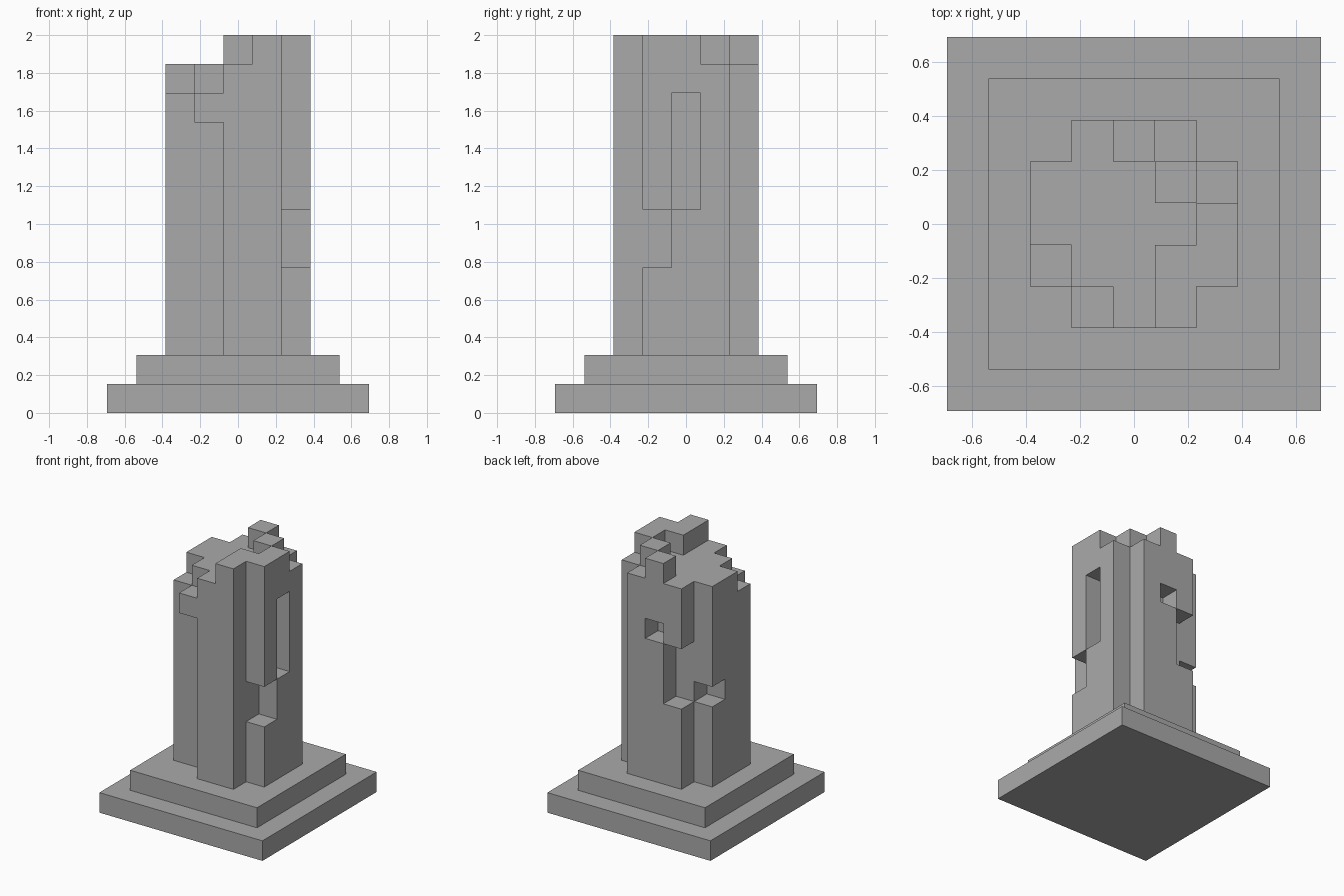
import bpy
import bmesh
from mathutils import Vector

cube = bpy.data.objects.get("Cube")
if cube:
    bpy.data.objects.remove(cube, do_unlink=True)

U = 2 / 13  # edge of one block

stone = bpy.data.materials.new("grey stone")
stone.use_nodes = True
GREY = (0.4, 0.4, 0.4, 1)
stone.diffuse_color = GREY
stone.node_tree.nodes["Principled BSDF"].inputs["Base Color"].default_value = GREY


def add_object(name, bm):
    mesh = bpy.data.meshes.new(name)
    bm.to_mesh(mesh)
    bm.free()
    mesh.materials.append(stone)
    obj = bpy.data.objects.new(name, mesh)
    bpy.context.collection.objects.link(obj)
    return obj


def slab(name, width, level):
    """Square slab, one block thick."""
    bm = bmesh.new()
    bmesh.ops.create_cube(bm, size=U)
    bmesh.ops.scale(bm, vec=(width, width, 1), verts=bm.verts)
    bmesh.ops.translate(bm, vec=(0, 0, (level + 0.5) * U), verts=bm.verts)
    return add_object(name, bm)


def block_shell(name, cells):
    """Outer skin of a set of unit blocks, with flat areas merged."""
    bm = bmesh.new()
    for cell in cells:
        centre = Vector(cell) + Vector((0, 0, 0.5))
        for axis in range(3):
            for sign in (-1, 1):
                n = Vector((0, 0, 0))
                n[axis] = sign
                if tuple(int(c + d) for c, d in zip(cell, n)) in cells:
                    continue
                a = Vector((0, 0, 0))
                a[(axis + 1) % 3] = 0.5
                b = n.cross(a)
                mid = centre + n / 2
                bm.faces.new([bm.verts.new((mid + p) * U)
                              for p in (-a - b, a - b, a + b, b - a)])
    bmesh.ops.remove_doubles(bm, verts=bm.verts, dist=U / 100)
    bmesh.ops.dissolve_limit(bm, angle_limit=0.01, verts=bm.verts, edges=bm.edges)
    return add_object(name, bm)


# Stepped base
slab("lower_step", 9, 0)
slab("upper_step", 7, 1)

# Worn crown: most of the shaft ends at level 12
tops = {(x, y): 12 for x in range(-2, 3) for y in range(-2, 3)
        if abs(x) + abs(y) < 4}
for raised in ((1, -2), (1, -1), (2, -1), (2, 0), (1, 1), (0, 2)):
    tops[raised] = 13
for broken in ((-2, -1), (-1, -2)):
    tops[broken] = 11

# Missing blocks: column -> first and last empty level
gaps = {
    (2, 0): (7, 10),    # tall slot
    (2, -1): (5, 6),    # notch beside the slot
    (-1, -2): (2, 9),   # open corner under an overhang
    (0, 2): (9, 9),     # small window
    (-1, 2): (6, 8),    # rear break
    (-2, 1): (6, 6),    # thin crack
}
blocks = set()
for (x, y), top in tops.items():
    low, high = gaps.get((x, y), (99, 99))
    blocks |= {(x, y, z) for z in range(2, top) if not low <= z <= high}

block_shell("ruined_shaft", blocks)
